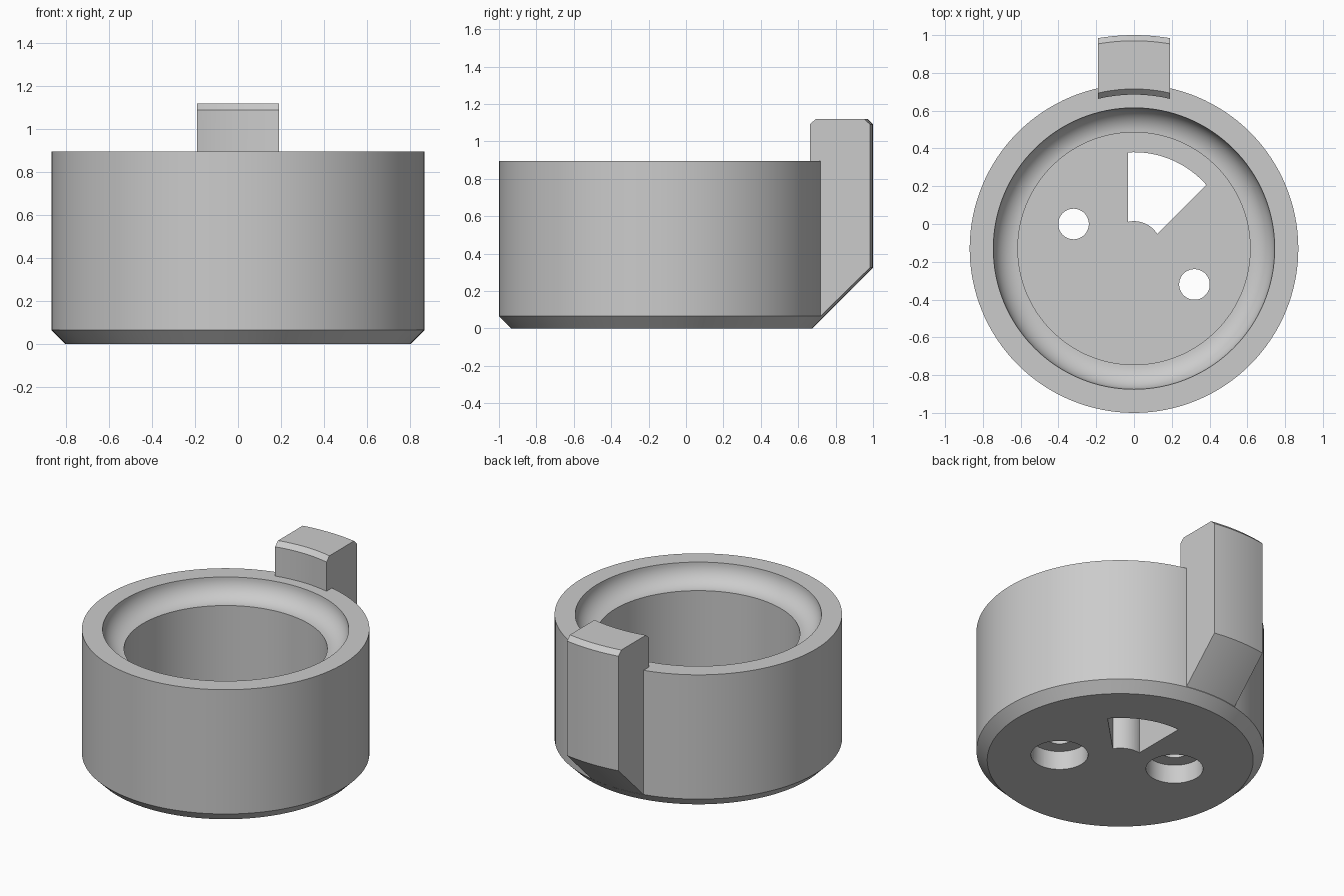
import bpy, bmesh, math

if "Cube" in bpy.data.objects:
    bpy.data.objects.remove(bpy.data.objects["Cube"])

CY = -0.13      # cup axis in y
FLOOR = 0.25    # inside floor height

grey = bpy.data.materials.new("plain grey")
grey.diffuse_color = (0.6, 0.6, 0.6, 1)
grey.use_nodes = True
grey.node_tree.nodes["Principled BSDF"].inputs["Base Color"].default_value = grey.diffuse_color


def make(name, bm):
    bmesh.ops.recalc_face_normals(bm, faces=bm.faces)
    me = bpy.data.meshes.new(name)
    bm.to_mesh(me)
    bm.free()
    me.materials.append(grey)
    ob = bpy.data.objects.new(name, me)
    bpy.context.collection.objects.link(ob)
    return ob


def lathe(name, profile, x=0, y=CY, n=128):
    """Revolve a closed-at-axis (r, z) profile."""
    bm = bmesh.new()
    rings = []
    for r, z in profile:
        if r == 0:
            rings.append([bm.verts.new((x, y, z))] * n)
        else:
            rings.append([bm.verts.new((x + r * math.cos(2 * math.pi * i / n),
                                        y + r * math.sin(2 * math.pi * i / n), z)) for i in range(n)])
    for a, b in zip(rings, rings[1:]):
        for i in range(n):
            j = (i + 1) % n
            bm.faces.new(list(dict.fromkeys((a[i], a[j], b[j], b[i]))))
    return make(name, bm)


def boolean(target, tool, op):
    m = target.modifiers.new(op.lower(), 'BOOLEAN')
    m.operation, m.solver, m.object = op, 'EXACT', tool
    bpy.context.view_layer.objects.active = target
    bpy.ops.object.modifier_apply(modifier=m.name)
    bpy.data.objects.remove(tool)


# cup with chamfered base and a concave seat inside the rim
seat = [(0.615 + 0.13 * math.cos(t), 0.895 - 0.13 * math.sin(t))
        for t in (math.pi / 2 * i / 12 for i in range(13))]
cup = lathe("cup", [(0, 0), (0.805, 0), (0.87, 0.065), (0.87, 0.895)] + seat
            + [(0.615, FLOOR), (0, FLOOR)])

# screw holes, counterbored from below
for x, y in ((-0.32, 0.0), (0.32, -0.32)):
    hole = lathe("hole_cutter", [(0, -0.1), (0.173, -0.1), (0.173, 0.125), (0.081, 0.125),
                                 (0.081, 0.4), (0, 0.4)], x, y, 48)
    boolean(cup, hole, 'DIFFERENCE')

# sector-shaped slot through the floor, sides offset outward from the axis
def arc(r, n=16):
    e = math.asin(0.032 / r)
    a, b = math.pi / 4 - e, math.pi / 2 + e
    return [(r * math.cos(a + (b - a) * i / n), r * math.sin(a + (b - a) * i / n)) for i in range(n + 1)]

bm = bmesh.new()
face = bm.faces.new([bm.verts.new((x, y + CY, -0.1)) for x, y in arc(0.51) + arc(0.145)[::-1]])
ext = bmesh.ops.extrude_face_region(bm, geom=[face])
bmesh.ops.translate(bm, vec=(0, 0, 0.5), verts=[v for v in ext['geom'] if isinstance(v, bmesh.types.BMVert)])
boolean(cup, make("slot_cutter", bm), 'DIFFERENCE')

# lug at the back: curved faces concentric with the cup, flat sides
profile = [(0.815, 0.7), (0.815, 1.09), (0.845, 1.12), (1.10, 1.12), (1.13, 1.09),
           (1.13, 0.325), (0.872, 0.067), (0.84, 0.1)]
bm = bmesh.new()
N = 12
cols = []
for i in range(N + 1):
    x = -0.19 + 0.38 * i / N
    cols.append([bm.verts.new((x, math.sqrt(r * r - x * x) + CY, z)) for r, z in profile])
for a, b in zip(cols, cols[1:]):
    for k in range(len(profile)):
        m = (k + 1) % len(profile)
        bm.faces.new((a[k], a[m], b[m], b[k]))
bm.faces.new(cols[0])
bm.faces.new(cols[-1])
boolean(cup, make("lug", bm), 'UNION')

# smooth round walls, crisp edges
bpy.ops.object.select_all(action='DESELECT')
cup.select_set(True)
bpy.context.view_layer.objects.active = cup
bpy.ops.object.shade_smooth_by_angle(angle=math.radians(25))
